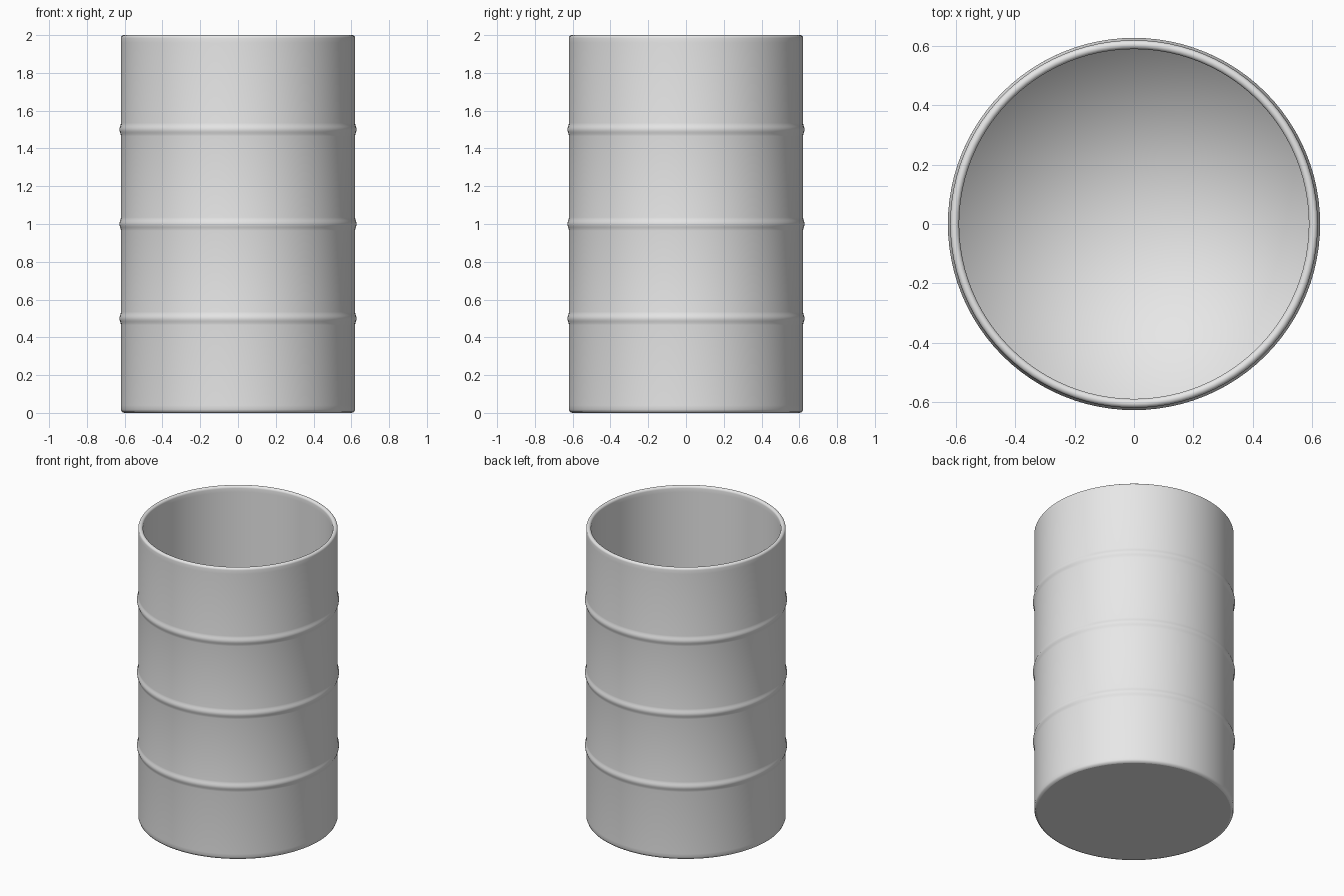
import bpy
import bmesh
import math

cube = bpy.data.objects.get("Cube")
if cube:
    bpy.data.objects.remove(cube, do_unlink=True)

SEGMENTS = 96
OUTER, INNER, HEIGHT, FLOOR = 0.62, 0.59, 2.0, 0.03
RIB_HALF, RIB_DEPTH = 0.035, 0.008

# One grey for the whole barrel
steel = bpy.data.materials.new("grey_steel")
steel.use_nodes = True
grey = (0.8, 0.8, 0.8, 1.0)
steel.diffuse_color = grey
steel.node_tree.nodes["Principled BSDF"].inputs["Base Color"].default_value = grey


def rib(z):
    """Profile points of one rounded hoop pressed into the wall."""
    steps = 8
    points = []
    for i in range(steps + 1):
        t = 2 * i / steps - 1
        bulge = RIB_DEPTH * (1 + math.cos(math.pi * t)) / 2
        points.append((OUTER + bulge, z + t * RIB_HALF))
    return points


def rounded_rim():
    """Profile points over the soft top edge, from outside to inside."""
    middle, half = (OUTER + INNER) / 2, (OUTER - INNER) / 2
    points = []
    for i in range(9):
        a = math.pi * i / 8
        points.append((middle + half * math.cos(a),
                       HEIGHT - half + half * math.sin(a)))
    return points


# Half section: base, softened lower edge, hoops, rim, inner wall, floor
profile = [(0, 0), (OUTER - 0.018, 0), (OUTER - 0.005, 0.005), (OUTER, 0.018), (OUTER, 0.04)]
for z in (0.5, 1.0, 1.5):
    profile += rib(z)
profile += [(OUTER, HEIGHT - 0.04)] + rounded_rim()
profile += [(INNER, HEIGHT - 0.04), (INNER, FLOOR + 0.03), (INNER, FLOOR), (0, FLOOR)]

# Barrel body turned around the vertical axis
bm = bmesh.new()
verts = [bm.verts.new((r, 0, z)) for r, z in profile]
edges = [bm.edges.new(pair) for pair in zip(verts, verts[1:])]
bmesh.ops.spin(bm, geom=verts + edges, cent=(0, 0, 0), axis=(0, 0, 1),
               angle=2 * math.pi, steps=SEGMENTS, use_duplicate=False)
bmesh.ops.remove_doubles(bm, verts=bm.verts, dist=0.0001)
bmesh.ops.recalc_face_normals(bm, faces=bm.faces)

# Smooth everywhere except the flat underside
for face in bm.faces:
    face.smooth = any(v.co.z > 0.001 for v in face.verts)

mesh = bpy.data.meshes.new("barrel")
bm.to_mesh(mesh)
bm.free()
mesh.materials.append(steel)
barrel = bpy.data.objects.new("barrel", mesh)
bpy.context.collection.objects.link(barrel)
